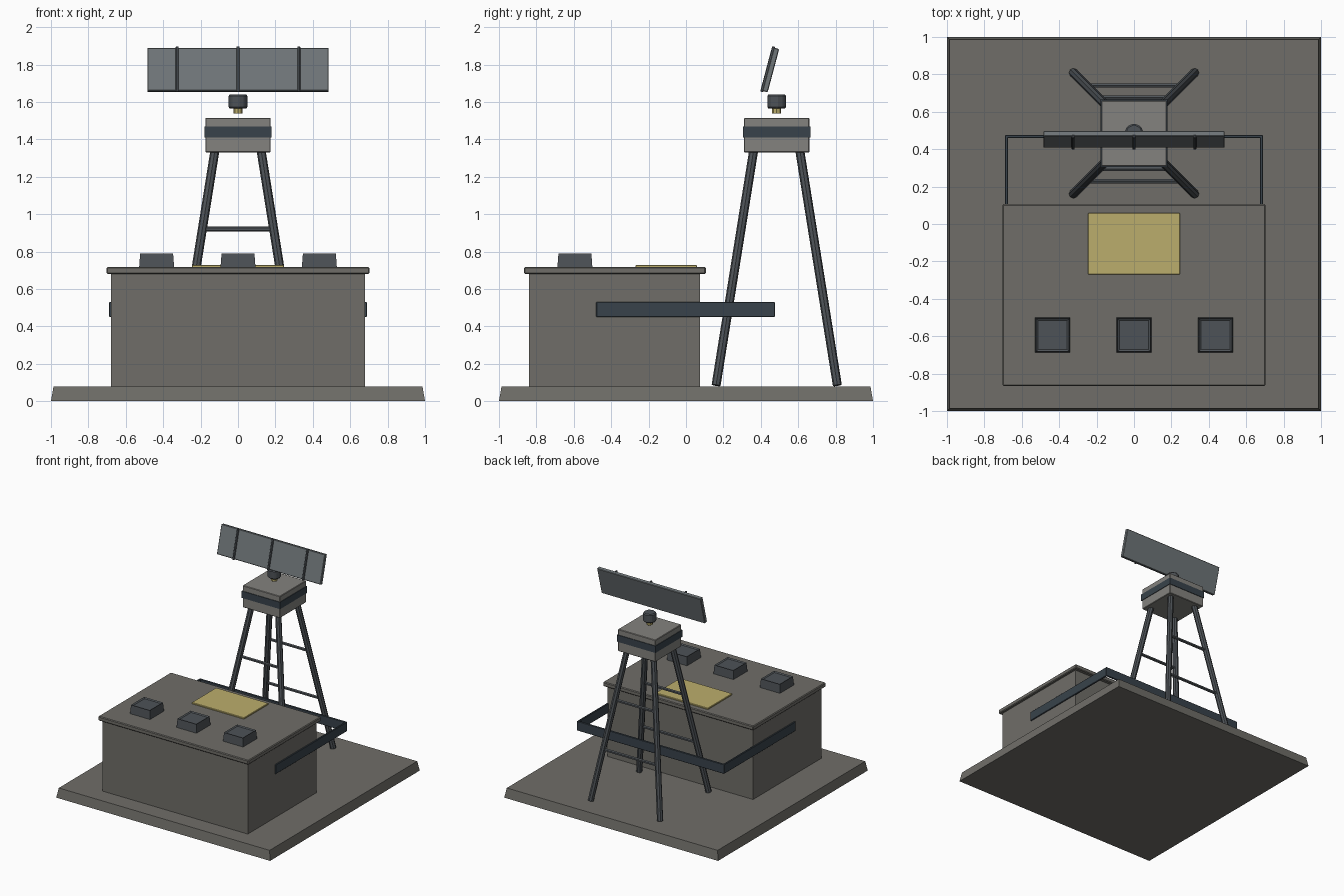
import bpy, bmesh, math
from mathutils import Vector

if "Cube" in bpy.data.objects:
    bpy.data.objects.remove(bpy.data.objects["Cube"])


def material(name, rgb):
    m = bpy.data.materials.new(name)
    m.diffuse_color = (*rgb, 1)
    m.use_nodes = True
    m.node_tree.nodes["Principled BSDF"].inputs["Base Color"].default_value = m.diffuse_color
    return m


CONCRETE = material("concrete", (0.16, 0.155, 0.14))
PALE = material("pale_concrete", (0.23, 0.225, 0.21))
STEEL = material("dark_steel", (0.075, 0.085, 0.095))
TRIM = material("dark_trim", (0.04, 0.055, 0.07))
PANEL = material("panel_grey", (0.16, 0.18, 0.19))
YELLOW = material("yellow", (0.50, 0.42, 0.15))


def finish(name, bm, mat, bevel=0):
    me = bpy.data.meshes.new(name)
    bmesh.ops.recalc_face_normals(bm, faces=bm.faces)
    bm.to_mesh(me)
    bm.free()
    ob = bpy.data.objects.new(name, me)
    bpy.context.collection.objects.link(ob)
    me.materials.append(mat)
    if bevel:
        mod = ob.modifiers.new("bevel", 'BEVEL')
        mod.width, mod.segments = bevel, 1
    return ob


def box(name, lo, hi, mat, bevel=0, taper=0, recess=0):
    """Box between two corners, optional top taper and recessed top."""
    bm = bmesh.new()
    bmesh.ops.create_cube(bm, size=1)
    lo, hi = Vector(lo), Vector(hi)
    for v in bm.verts:
        top = v.co.z > 0
        v.co = (lo + hi) / 2 + v.co * (hi - lo)
        if top and taper:
            v.co.x -= math.copysign(taper, v.co.x - (lo.x + hi.x) / 2)
            v.co.y -= math.copysign(taper, v.co.y - (lo.y + hi.y) / 2)
    if recess:
        bm.normal_update()
        top = max(bm.faces, key=lambda f: f.calc_center_median().z)
        bmesh.ops.inset_region(bm, faces=[top], thickness=0.015)
        for v in top.verts:
            v.co.z -= recess
    return finish(name, bm, mat, bevel)


def rod(name, a, b, r, mat, sides=8, bevel=0):
    """Prism running from point a to point b."""
    a, b = Vector(a), Vector(b)
    bm = bmesh.new()
    bmesh.ops.create_cone(bm, cap_ends=True, segments=sides, radius1=r, radius2=r,
                          depth=(b - a).length)
    ob = finish(name, bm, mat, bevel)
    ob.location = (a + b) / 2
    ob.rotation_euler = (b - a).to_track_quat('Z', 'Y').to_euler()
    return ob


# Ground slab, building and roof
box("base_slab", (-1, -1, 0), (1, 1, 0.08), CONCRETE, taper=0.014)
box("building_body", (-0.68, -0.84, 0.07), (0.68, 0.075, 0.69), CONCRETE)
box("roof_slab", (-0.703, -0.866, 0.68), (0.703, 0.106, 0.717), CONCRETE, bevel=0.006)
box("roof_hatch", (-0.245, -0.27, 0.71), (0.245, 0.058, 0.728), YELLOW, bevel=0.003)

# Roof vents
for i, x in enumerate((-0.435, 0, 0.435)):
    box(f"roof_vent_{i + 1}", (x - 0.094, -0.688, 0.71), (x + 0.094, -0.5, 0.79),
        STEEL, taper=0.006, recess=0.008)

# Cable tray wrapping the building sides and passing through the tower
for side, s in (("left", -1), ("right", 1)):
    xs = sorted((s * 0.674, s * 0.689))
    box(f"tray_{side}", (xs[0], -0.48, 0.45), (xs[1], 0.475, 0.53), TRIM, bevel=0.003)
box("tray_back", (-0.689, 0.46, 0.45), (0.689, 0.475, 0.53), TRIM, bevel=0.003)

# Tower legs and cross bars
CY = 0.485


def spread(z):
    return 0.325 - (z - 0.08) * 0.16


for sy, depth in ((-1, "front"), (1, "back")):
    for sx, side in ((-1, "left"), (1, "right")):
        rod(f"tower_leg_{depth}_{side}",
            *[(sx * spread(z), CY + sy * spread(z), z) for z in (0.085, 1.36)],
            0.024, STEEL)
    for z, level in ((0.51, "lower"), (0.92, "upper")):
        h = spread(z)
        rod(f"tower_bar_{depth}_{level}", (-h, CY + sy * h, z), (h, CY + sy * h, z),
            0.013, STEEL, 6)

# Tower head with dark band
box("tower_head", (-0.175, CY - 0.175, 1.33), (0.175, CY + 0.175, 1.515), PALE, bevel=0.004)
box("tower_head_band", (-0.18, CY - 0.18, 1.41), (0.18, CY + 0.18, 1.468), TRIM)

# Rotating mount
rod("mount_pin", (0, CY, 1.537), (0, CY, 1.58), 0.024, YELLOW)
rod("mount_drum", (0, CY, 1.565), (0, CY, 1.64), 0.053, STEEL, 8, bevel=0.008)

# Tilted antenna panel with ribs on the front
TILT, CENTRE = -0.26, (0, 0.453, 1.771)
parts = [box("antenna_panel", (-0.485, -0.015, -0.12), (0.485, 0.015, 0.12), PANEL, bevel=0.004)]
for i, x in enumerate((-0.325, 0, 0.325)):
    parts.append(box(f"antenna_rib_{i + 1}", (x - 0.008, -0.025, -0.125),
                     (x + 0.008, -0.008, 0.125), STEEL, bevel=0.003))
for p in parts:
    p.location = CENTRE
    p.rotation_euler.x = TILT
